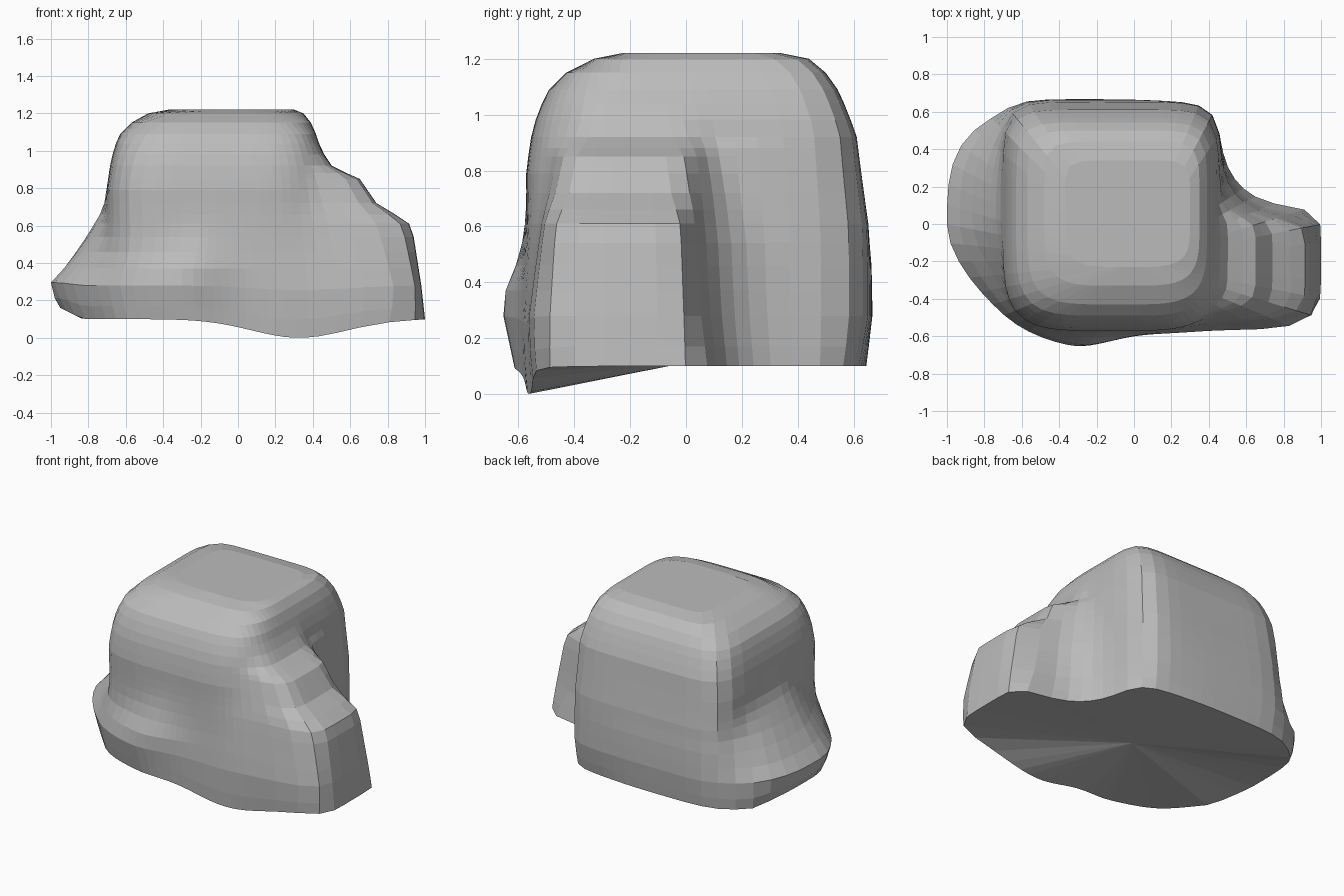
import bpy
import bmesh
from math import cos, sin, exp, radians

if "Cube" in bpy.data.objects:
    bpy.data.objects.remove(bpy.data.objects["Cube"])

# Side profiles as (height, position)
CORE_LEFT = [(0.8, -0.7), (0.95, -0.68), (1.08, -0.64), (1.15, -0.57), (1.2, -0.48), (1.22, -0.37)]
CORE_RIGHT = [(0.6, 0.46), (0.95, 0.45), (1.08, 0.42), (1.15, 0.39), (1.2, 0.35), (1.22, 0.3)]
CORE_FRONT = [(0.1, -0.54), (0.8, -0.57), (0.95, -0.55), (1.08, -0.5), (1.15, -0.43), (1.2, -0.33), (1.22, -0.23)]
CORE_BACK = [(0.1, 0.61), (0.25, 0.65), (0.6, 0.65), (0.93, 0.61), (1.08, 0.55), (1.15, 0.5), (1.2, 0.44), (1.22, 0.34)]
SKIRT_LEFT = [(0.1, -0.95), (0.17, -0.98), (0.28, -1.0), (0.45, -0.87), (0.62, -0.75), (0.75, -0.64), (0.9, -0.5)]
SKIRT_FRONT = [(0.1, -0.6), (0.33, -0.66), (0.62, -0.5), (0.9, -0.4)]
SKIRT_BACK = [(0.1, 0.62), (0.45, 0.61), (0.75, 0.5), (0.9, 0.4)]
LEDGE_RIGHT = [(0.1, 1.0), (0.28, 0.98), (0.6, 0.93), (0.66, 0.84), (0.72, 0.74), (0.85, 0.65),
               (0.88, 0.58), (0.92, 0.49), (0.98, 0.43), (1.1, 0.3)]
LEDGE_FRONT = [(0.1, -0.55), (0.25, -0.57), (0.6, -0.52), (0.88, -0.46), (1.0, -0.4)]
LEDGE_BACK = [(0.1, 0.08), (0.3, 0.04), (0.6, 0.01), (0.88, 0.0)]
FILLET = [(0.1, 0.28), (0.55, 0.26), (0.75, 0.16), (0.95, 0.04)]
HEIGHTS = [0.1, 0.17, 0.28, 0.37, 0.46, 0.54, 0.61, 0.66, 0.72, 0.79,
           0.85, 0.88, 0.92, 0.98, 1.04, 1.09, 1.15, 1.2, 1.22]
SEGMENTS = 64
HUB = (0.0, -0.2)


def at(profile, z):
    """Read a profile at height z."""
    if z <= profile[0][0]:
        return profile[0][1]
    for (z0, a), (z1, b) in zip(profile, profile[1:]):
        if z <= z1:
            return a + (b - a) * (z - z0) / (z1 - z0)
    return profile[-1][1]


def rounded(x, y, x0, x1, y0, y1, front_power, back_power):
    """Below 1 inside a rounded rectangle, above 1 outside."""
    u = abs(2 * x - x0 - x1) / (x1 - x0)
    v = (2 * y - y0 - y1) / (y1 - y0)
    power = back_power if v > 0 else front_power
    return max((u ** power + abs(v) ** power) ** (1 / power), 0.01)


def inside(x, y, z):
    """Blend core, flared skirt and stepped ledge into one outline."""
    parts = [rounded(x, y, at(CORE_LEFT, z), at(CORE_RIGHT, z),
                     at(CORE_FRONT, z), at(CORE_BACK, z), 4.5, 7)]
    if z < 0.9:
        parts.append(rounded(x, y, at(SKIRT_LEFT, z), 0.42,
                             at(SKIRT_FRONT, z), at(SKIRT_BACK, z), 1.6, 3.2))
    if z < 1.1:
        # The ledge back sweeps into the core with a hollow curve
        sweep = at(FILLET, z) * exp(-max(0, x - 0.46) / 0.13)
        parts.append(rounded(x, y, -0.4, at(LEDGE_RIGHT, z), at(LEDGE_FRONT, z),
                             at(LEDGE_BACK, z) + sweep, 5, 9))
    return sum(p ** -14 for p in parts) > 1


def outline_point(angle, z):
    """Find the outline along a ray from the hub."""
    dx, dy = cos(angle), sin(angle)
    low, high = 0.0, 1.6
    for _ in range(22):
        mid = (low + high) / 2
        if inside(HUB[0] + dx * mid, HUB[1] + dy * mid, z):
            low = mid
        else:
            high = mid
    x, y = HUB[0] + dx * low, HUB[1] + dy * low
    # Lower rim sags at the front and lifts at the far left
    weight = min(1, max(0, (0.34 - z) / 0.24))
    sag = 0.1 * exp(-((x - 0.33) / 0.36) ** 2 - ((y + 0.57) / 0.2) ** 2)
    lift = 0.06 * min(1, max(0, (-x - 0.83) / 0.12))
    return (x, y, z + weight * (lift - sag))


# Boulder: stacked rings bridged into one closed shell
bm = bmesh.new()
rings = [[bm.verts.new(outline_point(radians(360 * i / SEGMENTS), z))
          for i in range(SEGMENTS)] for z in HEIGHTS]
for lower, upper in zip(rings, rings[1:]):
    for i in range(SEGMENTS):
        j = (i + 1) % SEGMENTS
        bm.faces.new((lower[i], lower[j], upper[j], upper[i]))
bm.faces.new(rings[-1])
underside = bm.faces.new(rings[0][::-1])
hub = bmesh.ops.poke(bm, faces=[underside])["verts"][0]
hub.co.z = 0.11
bmesh.ops.recalc_face_normals(bm, faces=bm.faces[:])
mesh = bpy.data.meshes.new("boulder")
bm.to_mesh(mesh)
bm.free()

# Stone colour
stone = bpy.data.materials.new("stone_grey")
stone.use_nodes = True
grey = (0.5, 0.5, 0.5, 1)
stone.diffuse_color = grey
stone.node_tree.nodes["Principled BSDF"].inputs["Base Color"].default_value = grey
mesh.materials.append(stone)

boulder = bpy.data.objects.new("boulder", mesh)
bpy.context.collection.objects.link(boulder)
